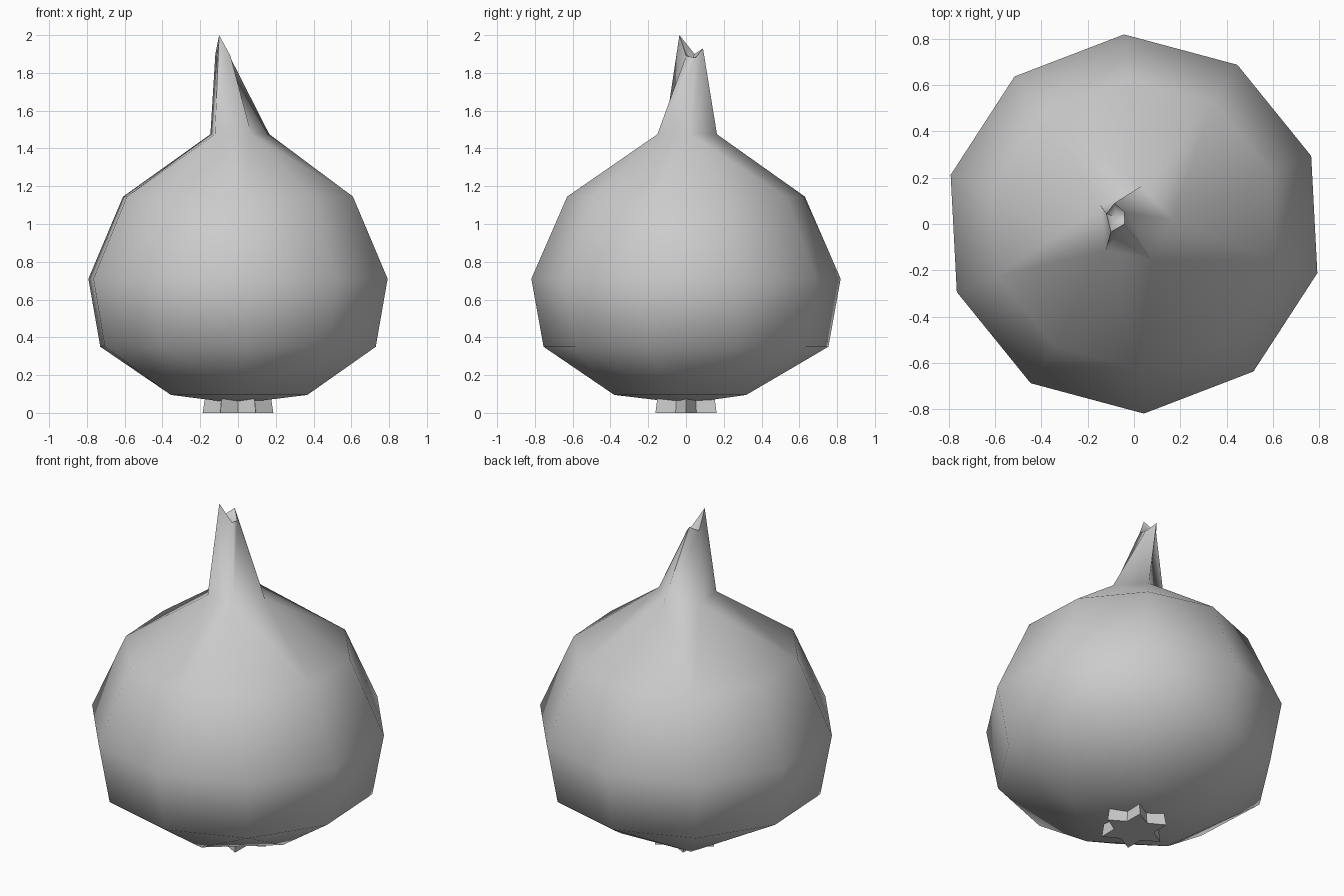
import bpy, bmesh
from math import radians, cos, sin
from mathutils import Vector

cube = bpy.data.objects.get("Cube")
if cube:
    bpy.data.objects.remove(cube, do_unlink=True)

grey = bpy.data.materials.new("pale_grey")
grey.use_nodes = True
colour = (0.6, 0.6, 0.6, 1)
grey.diffuse_color = colour
grey.node_tree.nodes["Principled BSDF"].inputs["Base Color"].default_value = colour


def ring(sides, radius, z, start):
    angles = [radians(start + 360 * i / sides) for i in range(sides)]
    return [Vector((radius * cos(a), radius * sin(a), z)) for a in angles]


def finish(bm, name, smooth_angle):
    bmesh.ops.recalc_face_normals(bm, faces=bm.faces)
    mesh = bpy.data.meshes.new(name)
    bm.to_mesh(mesh)
    bm.free()
    mesh.materials.append(grey)
    obj = bpy.data.objects.new(name, mesh)
    bpy.context.collection.objects.link(obj)
    bpy.ops.object.select_all(action="DESELECT")
    obj.select_set(True)
    bpy.context.view_layer.objects.active = obj
    bpy.ops.object.shade_smooth_by_angle(angle=radians(smooth_angle))
    return obj


# Bulb: faceted rings wrapped in a convex skin
neck_z = 1.475
bm = bmesh.new()
points = [Vector((0, 0, 0.05))]
points += ring(5, 0.38, 0.095, -87)
for radius, z in ((0.755, 0.35), (0.82, 0.71), (0.63, 1.145)):
    points += ring(10, radius, z, 93)
neck = ring(5, 0.167, neck_z, 7)
for p in points + neck:
    bm.verts.new(p)
bmesh.ops.convex_hull(bm, input=bm.verts[:])
cap = [f for f in bm.faces if all(v.co.z > neck_z - 0.01 for v in f.verts)]
bmesh.ops.delete(bm, geom=cap, context="FACES_ONLY")
loose = [e for e in bm.edges if not e.link_faces]
bmesh.ops.delete(bm, geom=loose, context="EDGES")

# Stem: leans to one side and ends in a ragged, hollow tip
tips = [(-0.04, 0.05, 1.88), (-0.085, 0.09, 1.93), (-0.12, 0.045, 1.9),
        (-0.1, -0.035, 2.0), (-0.04, 0.0, 1.89)]
base = [min(bm.verts, key=lambda v: (v.co - p).length) for p in neck]
rim = [bm.verts.new(p) for p in tips]
pit = bm.verts.new((-0.08, 0.03, 1.86))
for i in range(5):
    j = (i + 1) % 5
    bm.faces.new((base[i], base[j], rim[j], rim[i]))
    bm.faces.new((rim[i], rim[j], pit))
finish(bm, "bulb_and_stem", 75)

# Root: short six-pointed star under the bulb
bm = bmesh.new()
levels = []
for z, scale in ((0, 1), (0.085, 0.93)):
    outer = ring(6, 0.187 * scale, z, 0)
    inner = ring(6, 0.11 * scale, z, 30)
    levels.append([bm.verts.new(p) for pair in zip(outer, inner) for p in pair])
low, high = levels
for i in range(12):
    j = (i + 1) % 12
    bm.faces.new((low[i], low[j], high[j], high[i]))
bm.faces.new(low)
bm.faces.new(high)
finish(bm, "root_star", 20)
